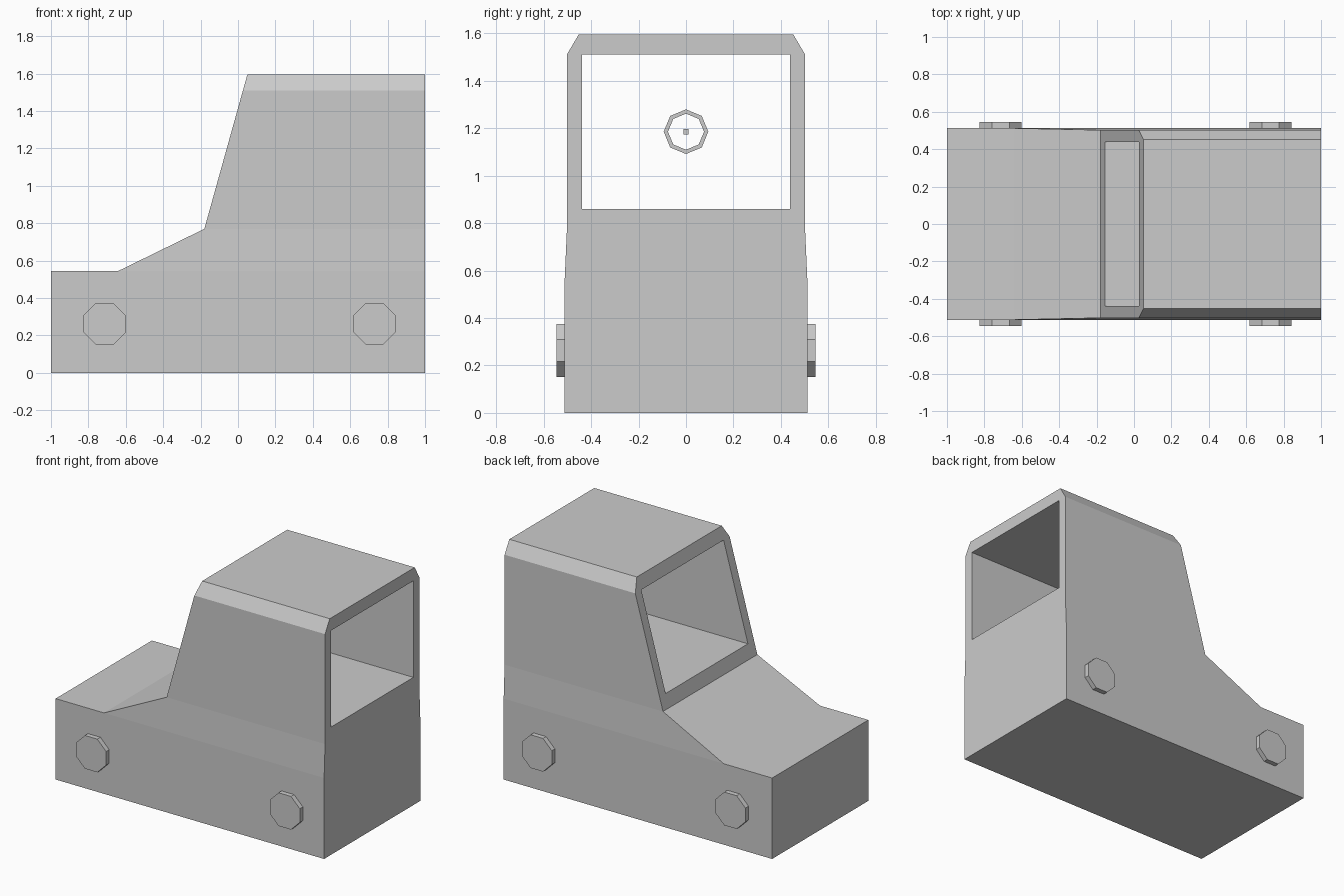
import bpy, bmesh
from math import pi
from mathutils import Matrix, Vector

cube = bpy.data.objects.get("Cube")
if cube:
    bpy.data.objects.remove(cube, do_unlink=True)

grey = bpy.data.materials.new("plain_grey")
grey.use_nodes = True
grey.diffuse_color = (0.6, 0.6, 0.6, 1)
grey.node_tree.nodes["Principled BSDF"].inputs["Base Color"].default_value = (0.6, 0.6, 0.6, 1)


def make_object(name, bm):
    bmesh.ops.recalc_face_normals(bm, faces=bm.faces)
    mesh = bpy.data.meshes.new(name)
    bm.to_mesh(mesh)
    bm.free()
    mesh.materials.append(grey)
    obj = bpy.data.objects.new(name, mesh)
    bpy.context.collection.objects.link(obj)
    return obj


# Housing: side profile extruded across, then narrowed with height
BASE, SHOULDER, EAVE, ROOF = 0.545, 0.77, 1.51, 1.595
WIDTHS = [(0, 0.512), (BASE, 0.512), (SHOULDER, 0.502), (EAVE, 0.502), (ROOF, 0.452)]


def half_width(z):
    for (z0, w0), (z1, w1) in zip(WIDTHS, WIDTHS[1:]):
        if z <= z1 + 1e-5:
            return w0 + (w1 - w0) * (z - z0) / (z1 - z0)
    return WIDTHS[-1][1]


profile = [(-1, 0), (1, 0), (1, ROOF), (0.05, ROOF), (-0.18, SHOULDER), (-0.64, BASE), (-1, BASE)]
bm = bmesh.new()
side = bm.faces.new([bm.verts.new((x, -1, z)) for x, z in profile])
ext = bmesh.ops.extrude_face_region(bm, geom=[side])
bmesh.ops.translate(bm, vec=(0, 2, 0), verts=[g for g in ext["geom"] if isinstance(g, bmesh.types.BMVert)])
for z in (BASE, SHOULDER, EAVE):
    bmesh.ops.bisect_plane(bm, geom=bm.verts[:] + bm.edges[:] + bm.faces[:],
                           dist=1e-4, plane_co=(0, 0, z), plane_no=(0, 0, 1))
for v in bm.verts:
    v.co.y *= half_width(v.co.z)
housing = make_object("housing", bm)

# Viewing tunnel cut straight through the hood
bm = bmesh.new()
bmesh.ops.create_cube(bm, size=1, matrix=Matrix.Translation((0.5, 0, 1.185)) @ Matrix.Diagonal((2, 0.876, 0.65, 1)))
cutter = make_object("tunnel_cutter", bm)
cutter.hide_render = True
cut = housing.modifiers.new("viewing_tunnel", 'BOOLEAN')
cut.operation = 'DIFFERENCE'
cut.solver = 'EXACT'
cut.object = cutter
bpy.context.view_layer.objects.active = housing
bpy.ops.object.modifier_apply(modifier=cut.name)
bpy.data.objects.remove(cutter, do_unlink=True)

# Octagonal bolt heads on both sides
for end, x in (("front", -0.713), ("rear", 0.73)):
    for label, s in (("left", 1), ("right", -1)):
        bm = bmesh.new()
        place = (Matrix.Translation((x, s * 0.52, 0.262)) @ Matrix.Rotation(pi / 2, 4, 'X')
                 @ Matrix.Rotation(pi / 8, 4, 'Z'))
        bmesh.ops.create_cone(bm, cap_ends=True, segments=8, radius1=0.121, radius2=0.121,
                              depth=0.05, matrix=place)
        make_object(f"bolt_{end}_{label}", bm)

# Aiming ring: thin octagonal band floating inside the hood
CENTRE = Vector((0.5, 0, 1.185))
bm = bmesh.new()
loops = []
for radius in (0.094, 0.076):
    for dx in (-0.002, 0.002):
        turn = [Matrix.Rotation(i * pi / 4, 3, 'X') for i in range(8)]
        loops.append([bm.verts.new(CENTRE + r @ Vector((dx, 0, radius))) for r in turn])
for a, b in ((0, 1), (1, 3), (3, 2), (2, 0)):
    for i in range(8):
        j = (i + 1) % 8
        bm.faces.new((loops[a][i], loops[a][j], loops[b][j], loops[b][i]))
make_object("aiming_ring", bm)

# Aiming dot at the ring centre
bm = bmesh.new()
bmesh.ops.create_cube(bm, size=1, matrix=Matrix.Translation(CENTRE) @ Matrix.Diagonal((0.004, 0.022, 0.022, 1)))
make_object("aiming_dot", bm)
